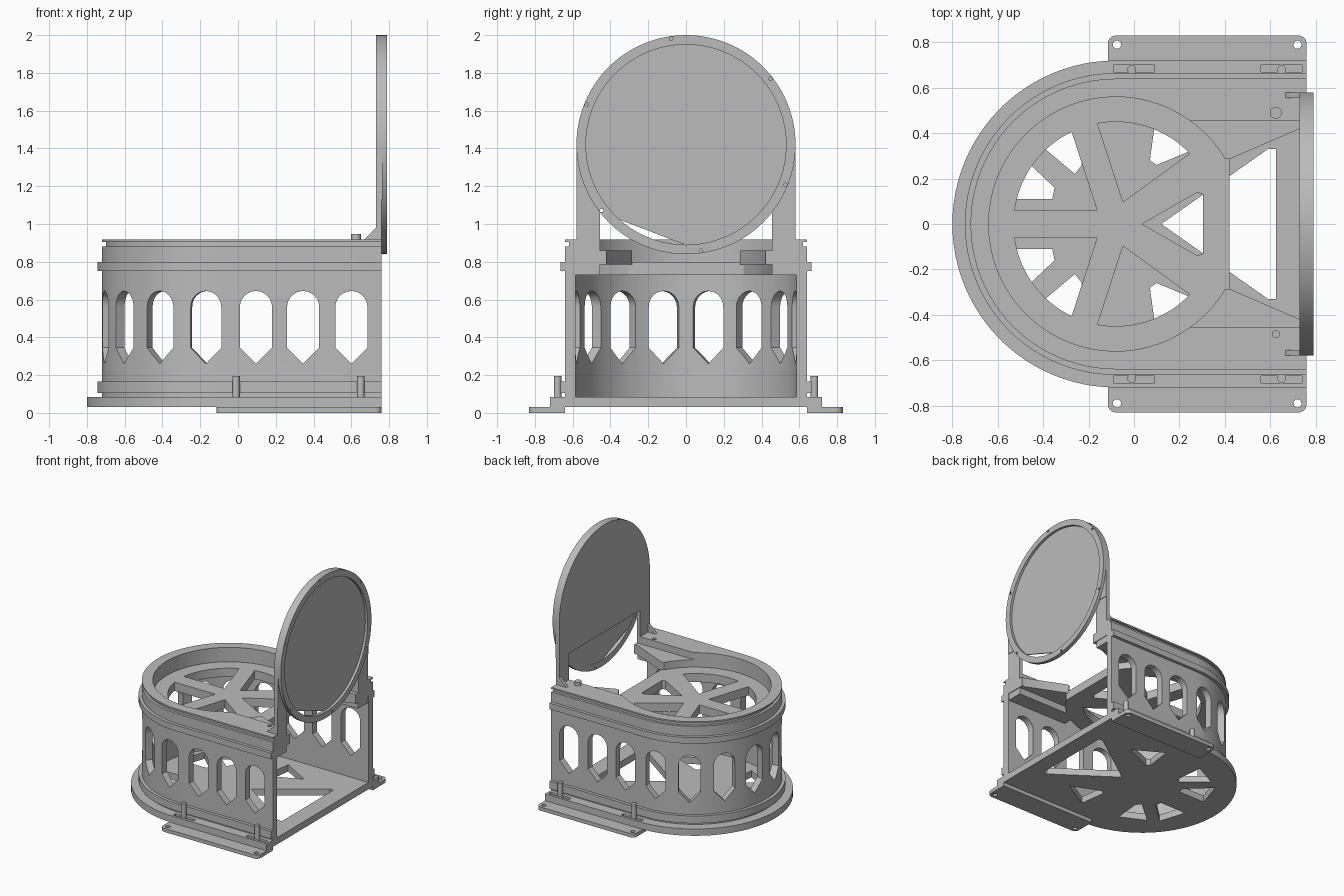
import bpy, bmesh, math
from math import sin, cos, radians, pi
from mathutils import Matrix

cube = bpy.data.objects.get("Cube")
if cube:
    bpy.data.objects.remove(cube)

grey = bpy.data.materials.new("plain_grey")
grey.use_nodes = True
grey.diffuse_color = (0.5, 0.5, 0.5, 1)
grey.node_tree.nodes["Principled BSDF"].inputs["Base Color"].default_value = (0.5, 0.5, 0.5, 1)

CX = -0.08    # centre of the rounded end
END = 0.76    # open flat end
# maps a profile (a, b) with depth d to (d, a, b): for parts facing x
FACE_X = Matrix(((0, 0, 1, 0), (1, 0, 0, 0), (0, 1, 0, 0), (0, 0, 0, 1)))
# maps a profile (a, b) with depth d to (a, d, b): for parts facing y
FACE_Y = Matrix(((1, 0, 0, 0), (0, 0, 1, 0), (0, 1, 0, 0), (0, 0, 0, 1)))


def add_prism(bm, pts, d0, d1, mat=Matrix()):
    vs = [bm.verts.new(mat @ Matrix.Translation((x, y, d0)).translation) for x, y in pts]
    face = bm.faces.new(vs)
    new = bmesh.ops.extrude_face_region(bm, geom=[face])["geom"]
    step = mat.to_3x3() @ Matrix.Translation((0, 0, d1 - d0)).translation
    bmesh.ops.translate(bm, verts=[g for g in new if isinstance(g, bmesh.types.BMVert)], vec=step)


def build(name, prisms):
    """One object from a list of (points, depth0, depth1[, matrix])."""
    bm = bmesh.new()
    for p in prisms:
        add_prism(bm, *p)
    bmesh.ops.recalc_face_normals(bm, faces=bm.faces)
    mesh = bpy.data.meshes.new(name)
    bm.to_mesh(mesh)
    bm.free()
    mesh.materials.append(grey)
    ob = bpy.data.objects.new(name, mesh)
    bpy.context.collection.objects.link(ob)
    return ob


def cut(ob, prisms):
    cutter = build("cutter", prisms)
    cutter.hide_render = True
    mod = ob.modifiers.new("cut", "BOOLEAN")
    mod.operation, mod.solver, mod.object = "DIFFERENCE", "EXACT", cutter
    bpy.context.view_layer.objects.active = ob
    bpy.ops.object.modifier_apply(modifier=mod.name)
    bpy.data.objects.remove(cutter)


def arc(r, a0, a1, cx=0.0, cy=0.0, n=48):
    return [(cx + r * cos(radians(a0 + (a1 - a0) * i / n)),
             cy + r * sin(radians(a0 + (a1 - a0) * i / n))) for i in range(n + 1)]


def circle(r, cx, cy, n=16):
    return arc(r, 0, 360, cx, cy, n)[:-1]


def rect(x0, x1, y0, y1):
    return [(x0, y0), (x1, y0), (x1, y1), (x0, y1)]


def flip(pts):
    return [(x, -y) for x, y in pts]


def both(pts, *rest):
    return [(pts, *rest), (flip(pts), *rest)]


def d_shape(r):
    return [(END, r)] + arc(r, 90, 270, CX) + [(END, -r)]


def u_shape(ro, ri, half):
    a = math.degrees(math.asin(min(1, half / ri)))
    return d_shape(ro) + [(END, -half)] + arc(ri, 360 - a, a, CX) + [(END, half)]


def wedge(angle, half, r):
    """Opening between two spokes that are 72 degrees apart."""
    apex = half / sin(radians(36))
    da = 36 - math.degrees(math.asin(half / r))
    a = radians(angle)
    return [(CX + apex * cos(a), apex * sin(a))] + arc(r, angle - da, angle + da, CX, n=16)


# base plate with spoke openings and screw slots
base = build("base_plate", [(d_shape(0.72), 0.03, 0.085)])
holes = [([(0.12, 0), (0.59, 0.33), (0.625, 0.33), (0.625, -0.33), (0.59, -0.33)], 0, 0.2)]
for shape in ([(-0.6, 0.11), (-0.36, 0.11), (-0.35, 0.16), (-0.53, 0.33)],
              [(-0.45, 0.38), (-0.26, 0.22), (-0.23, 0.26), (-0.25, 0.48)],
              [(0.1, 0.5), (0.07, 0.28), (0.1, 0.26), (0.34, 0.36)]):
    holes += both(shape, 0, 0.2)
for x in (0, 0.65):
    holes += both(rect(x - 0.09, x + 0.09, 0.67, 0.7), 0.055, 0.2)
cut(base, holes)

# side feet with rounded outer corners and bolt holes
foot = [(-0.115, 0.64)] + arc(0.035, 180, 90, -0.08, 0.795, 6) + arc(0.035, 90, 0, 0.725, 0.795, 6) + [(END, 0.64)]
feet = build("feet", both(foot, 0, 0.03))
cut(feet, [p for x in (-0.075, 0.72) for p in both(circle(0.018, x, 0.79), -0.1, 0.1)])

# upright clamp pins
build("clamp_pins", [p for x in (-0.01, 0.65) for p in both(circle(0.02, x, 0.68), 0.05, 0.195)])

# wall with pointed, arched windows
wall = build("wall", [(u_shape(0.64, 0.585, 0.585), 0.08, 0.88)])
window = [(0, 0.26), (0.085, 0.345), (0.085, 0.56)] + arc(0.085, 0, 180, 0, 0.56, 16)[1:-1] + [(-0.085, 0.56), (-0.085, 0.345)]
openings = []
for x in (0.095, 0.345, 0.6):
    pts = [(x + u, z) for u, z in window]
    openings += [(pts, -0.8, -0.4, FACE_Y), (pts, 0.4, 0.8, FACE_Y)]
for k in (1, 3, 5, 7):
    for s in (-1, 1):
        turn = Matrix.Translation((CX, 0, 0)) @ Matrix.Rotation(pi + s * radians(11.7 * k), 4, "Z")
        openings.append(([(u * 0.96, z) for u, z in window], 0.45, 0.8, turn @ FACE_X))
cut(wall, openings)

# bands around the wall
build("lower_band", [(u_shape(0.665, 0.6, 0.6), 0.105, 0.165)])
build("upper_band", [(u_shape(0.665, 0.6, 0.6), 0.75, 0.80)])

# top rim and its lip
rim = build("top_rim", [(u_shape(0.62, 0.56, 0.455), 0.785, 0.906)])
lip = build("top_lip", [(u_shape(0.64, 0.56, 0.455), 0.905, 0.917)])
for part in (rim, lip):
    cut(part, [(circle(0.016, 0.625, -0.485), 0.85, 1)])
build("rim_ledges", both(rect(0.2, 0.755, 0.455, 0.59), 0.73, 0.79))
build("locating_pin", [(circle(0.026, 0.625, 0.49), 0.9, 0.947)])

# spoked wheel plate under the rim
a = math.degrees(math.acos(0.5 / 0.585))
wheel = build("spoked_wheel", [(arc(0.585, a, 360 - a, CX), 0.73, 0.80)])
spaces = [([(0.035, 0), (0.28, 0.14), (0.305, 0.13), (0.305, -0.13), (0.28, -0.14)], 0.6, 1)]
for ang in (72, 144):
    spaces += both(wedge(ang, 0.06, 0.45), 0.6, 1)
cut(wheel, spaces)

# tapering shelves beside the open end
shelf = [(0.42, 0.285), (0.73, 0.42), (END, 0.42), (END, 0.46)] + arc(0.56, 55, 31, CX, n=8)
build("side_shelves", both(shelf, 0.785, 0.86))

# round upright: ring, back plate, legs, gussets and lower panel
CZ = 1.42
ring = build("upright_ring", [(circle(0.58, 0, CZ, 96), 0.758, 0.79, FACE_X)])
cut(ring, [(circle(0.53, 0, CZ, 96), 0.7, 0.9, FACE_X)]
    + [(circle(0.01, 0.567 * cos(radians(t)), CZ + 0.567 * sin(radians(t)), 8), 0.7, 0.9, FACE_X)
       for t in range(-22, 338, 60)])
plate = [(0.58, 1.13)] + arc(0.58, 0, 180, 0, CZ) + [(-0.58, 1.13)]
build("back_plate", [(plate, 0.73, 0.765, FACE_X)])
build("legs", [(rect(y0, y1, 0.8, 1.14), 0.73, 0.76, FACE_X) for y0, y1 in ((-0.58, -0.455), (0.455, 0.58))])
gusset = [(0.66, 0.91), (0.735, 0.91), (0.735, 0.985)]
build("gussets", [(gusset, -0.58, -0.555, FACE_Y), (gusset, 0.555, 0.58, FACE_Y)])
build("panel", [(arc(0.532, -90, 228, 0, CZ, 96), 0.76, 0.77, FACE_X)])

# soft shading on the curved faces
for ob in bpy.context.scene.objects:
    if ob.type == "MESH":
        bpy.ops.object.select_all(action="DESELECT")
        ob.select_set(True)
        bpy.context.view_layer.objects.active = ob
        bpy.ops.object.shade_smooth_by_angle(angle=radians(30))
